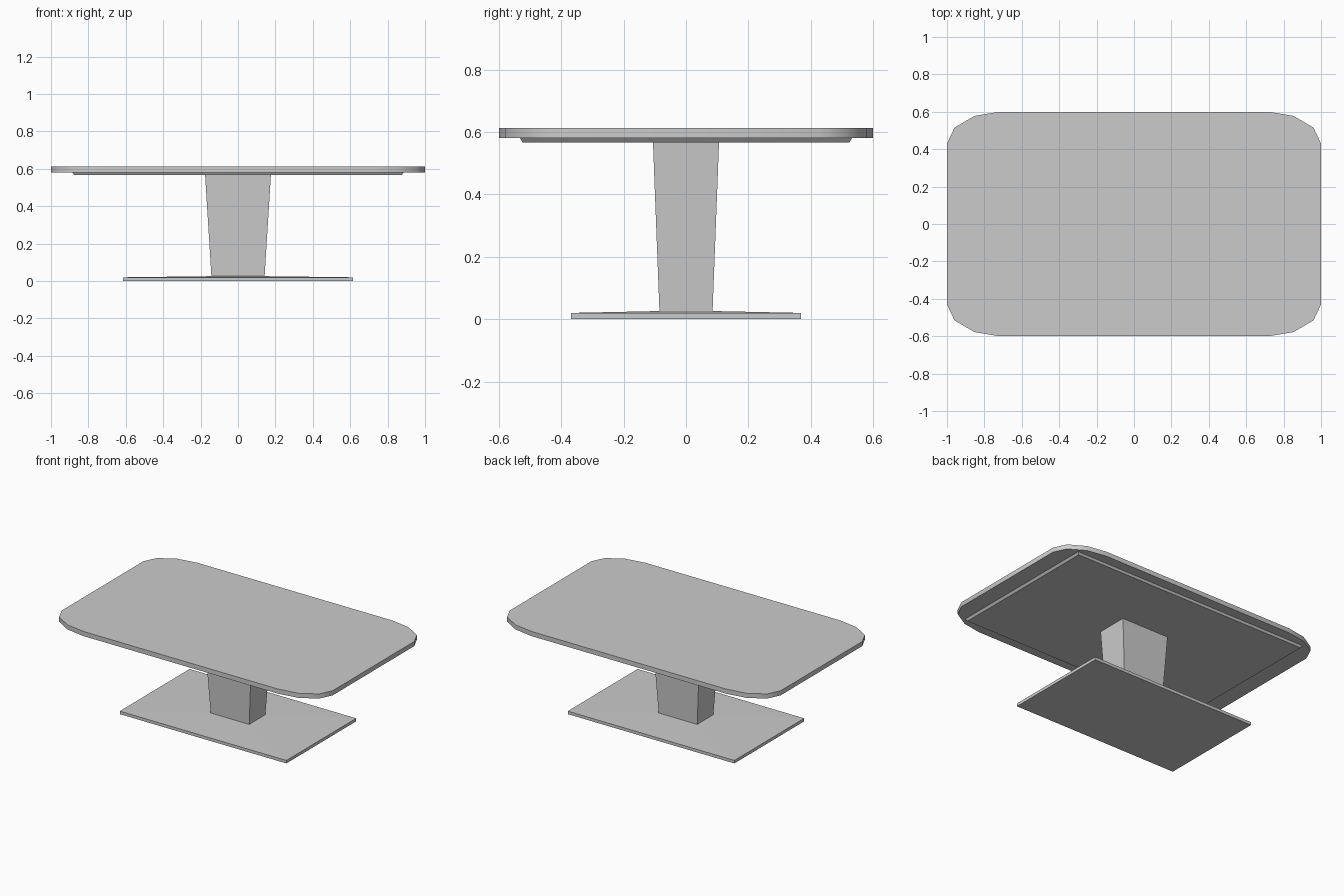
import bpy, bmesh, math

cube = bpy.data.objects.get("Cube")
if cube:
    bpy.data.objects.remove(cube, do_unlink=True)

grey = bpy.data.materials.new("light grey")
grey.use_nodes = True
COLOUR = (0.6, 0.6, 0.6, 1)
grey.diffuse_color = COLOUR
grey.node_tree.nodes["Principled BSDF"].inputs["Base Color"].default_value = COLOUR


def rect(x, y):
    return [(x, y), (-x, y), (-x, -y), (x, -y)]


def loft(name, sections):
    """Join stacked (outline, height) sections into a closed solid."""
    bm = bmesh.new()
    rings = [[bm.verts.new((x, y, z)) for x, y in outline] for outline, z in sections]
    for low, high in zip(rings, rings[1:]):
        for i in range(len(low)):
            j = (i + 1) % len(low)
            bm.faces.new((low[i], low[j], high[j], high[i]))
    bm.faces.new(rings[0][::-1])
    bm.faces.new(rings[-1])
    bmesh.ops.recalc_face_normals(bm, faces=bm.faces)
    mesh = bpy.data.meshes.new(name)
    bm.to_mesh(mesh)
    bm.free()
    mesh.materials.append(grey)
    obj = bpy.data.objects.new(name, mesh)
    bpy.context.collection.objects.link(obj)
    return obj


# Foot plate, rising gently towards the column
loft("base_plate", [(rect(0.615, 0.368), 0), (rect(0.615, 0.368), 0.02),
                    (rect(0.14, 0.084), 0.026)])

# Column, widening upwards
loft("column", [(rect(0.142, 0.085), 0.022), (rect(0.176, 0.106), 0.57)])

# Bevelled support panel under the top
loft("under_panel", [(rect(0.875, 0.524), 0.567), (rect(0.888, 0.533), 0.582)])

# Table top with one faceted corner mirrored to all four
corner = [(1.0, 0.43), (0.96, 0.515), (0.853, 0.578), (0.72, 0.6)]
half = corner + [(-x, y) for x, y in reversed(corner)]
outline = half + [(-x, -y) for x, y in half]
top = loft("table_top", [(outline, 0.581), (outline, 0.612)])

# Soft rim with sharp upper and lower edges
bpy.ops.object.select_all(action="DESELECT")
top.select_set(True)
bpy.context.view_layer.objects.active = top
bpy.ops.object.shade_smooth_by_angle(angle=math.radians(40))
